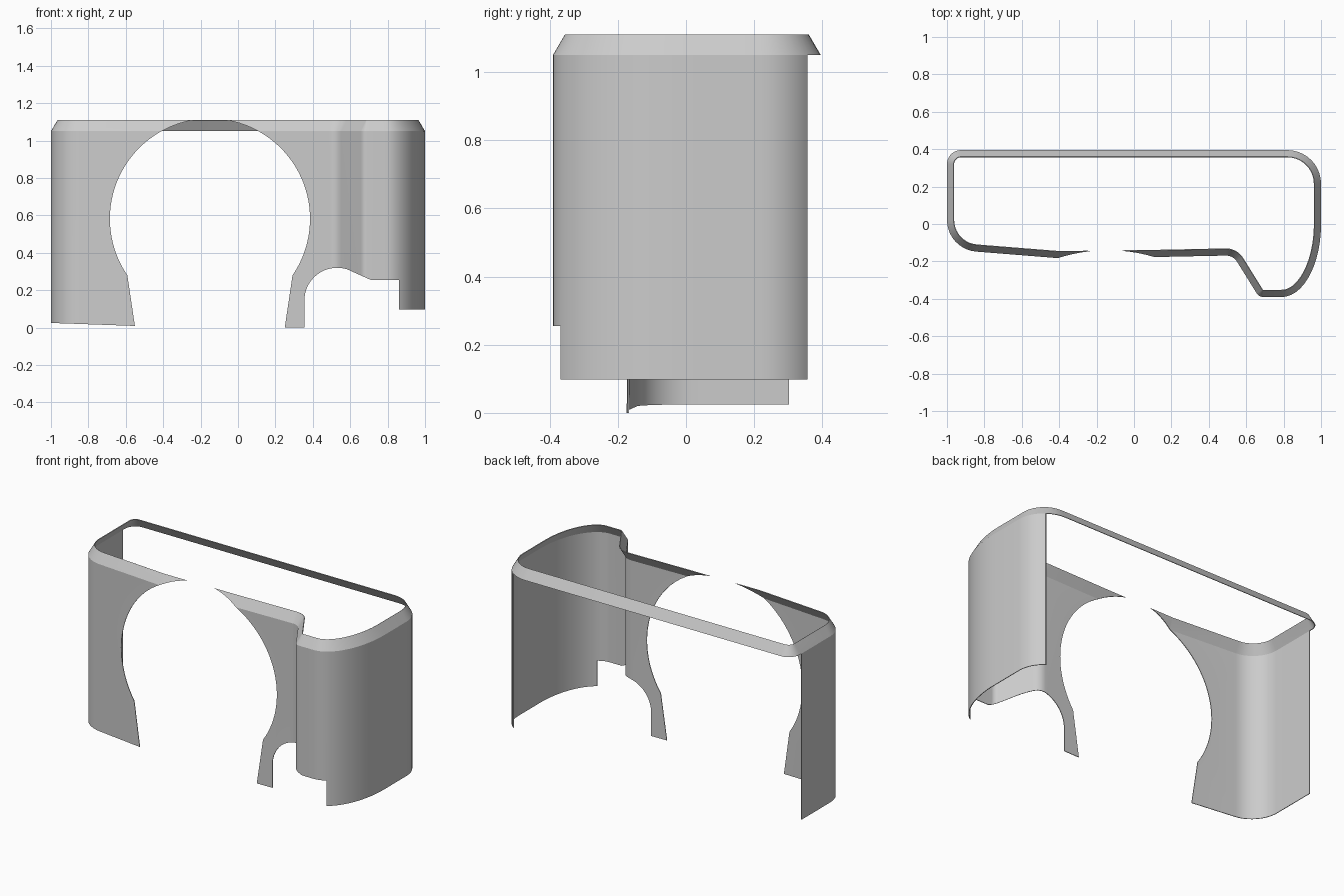
import bpy, bmesh, math
from mathutils import Vector

if "Cube" in bpy.data.objects:
    bpy.data.objects.remove(bpy.data.objects["Cube"], do_unlink=True)

WALL_TOP, RIM_TOP, INSET, THICK = 1.05, 1.11, 0.035, 0.004

grey = bpy.data.materials.new("plain grey")
grey.use_nodes = True
colour = (0.6, 0.6, 0.6, 1)
grey.diffuse_color = colour
grey.node_tree.nodes["Principled BSDF"].inputs["Base Color"].default_value = colour


def arc(cx, cy, rx, ry, a0, a1, n):
    """Points on an ellipse between two angles in degrees."""
    angles = [math.radians(a0 + (a1 - a0) * i / n) for i in range(n + 1)]
    return [(cx + rx * math.cos(a), cy + ry * math.sin(a)) for a in angles]


def fillet(corners, steps=10):
    """Round each (x, y, radius) corner of a closed outline."""
    pts = []
    for i, (x, y, r) in enumerate(corners):
        p = Vector((x, y))
        if not r:
            pts.append(p)
            continue
        u = (Vector(corners[i - 1][:2]) - p).normalized()
        v = (Vector(corners[(i + 1) % len(corners)][:2]) - p).normalized()
        half = u.angle(v) / 2
        c = p + (u + v).normalized() * r / math.sin(half)
        t = r / math.tan(half)
        a, b = (p + u * t - c).normalized(), (p + v * t - c).normalized()
        pts += [c + a.slerp(b, k / steps).normalized() * r for k in range(steps + 1)]
    return pts


def inset(pts, d):
    """Move a counter-clockwise outline inward."""
    out = []
    for i, p in enumerate(pts):
        e = (p - pts[i - 1]).normalized()
        f = (pts[(i + 1) % len(pts)] - p).normalized()
        n = Vector((-e.y - f.y, e.x + f.x)).normalized()
        out.append(p + n * d / max(0.5, n.dot(Vector((-e.y, e.x)))))
    return out


def make_object(name, bm):
    bmesh.ops.recalc_face_normals(bm, faces=bm.faces)
    mesh = bpy.data.meshes.new(name)
    bm.to_mesh(mesh)
    bm.free()
    obj = bpy.data.objects.new(name, mesh)
    bpy.context.collection.objects.link(obj)
    return obj


def cutter(name, profile, y0, y1):
    """Prism with an x-z profile running from y0 to y1."""
    bm = bmesh.new()
    face = bm.faces.new([bm.verts.new((x, y0, z)) for x, z in profile])
    ext = bmesh.ops.extrude_face_region(bm, geom=[face])
    moved = [g for g in ext["geom"] if isinstance(g, bmesh.types.BMVert)]
    bmesh.ops.translate(bm, verts=moved, vec=(0, y1 - y0, 0))
    # Keep both end caps so that the prism is closed
    if not face.is_valid:
        bmesh.ops.holes_fill(bm, edges=bm.edges)
    obj = make_object(name, bm)
    obj.hide_render = True
    return obj


def rect(x0, x1, z0, z1):
    return [(x0, z0), (x1, z0), (x1, z1), (x0, z1)]


# Plan outline with the bulging front corner
bulge = [(x, y, 0) for x, y in arc(0.79, 0, 0.21, 0.39, -90, 0, 20)]
outline = fillet([(-1, 0.395, 0.075), (-1, -0.135, 0.17), (-0.4, -0.183, 0),
                  (0.1, -0.177, 0), (0.53, -0.168, 0.07), (0.668, -0.39, 0.04)]
                 + bulge + [(1, 0.395, 0.18)])

# Upright wall and sloping rim
bm = bmesh.new()
rings = []
for pts, z in ((outline, -0.05), (outline, WALL_TOP), (inset(outline, INSET), RIM_TOP)):
    rings.append([bm.verts.new((p.x, p.y, z)) for p in pts])
count = len(outline)
for low, high in zip(rings, rings[1:]):
    for i in range(count):
        j = (i + 1) % count
        bm.faces.new((low[i], low[j], high[j], high[i]))
shell = make_object("cover_shell", bm)
shell.data.materials.append(grey)
solid = shell.modifiers.new("thickness", "SOLIDIFY")
solid.thickness = THICK
solid.offset = -1

# Round front opening with splayed legs, side notch, trimmed bottom, open back
a = math.degrees(math.asin((0.28 - 0.582) / 0.535))
opening = [(0.25, -0.2), (0.25, 0.0)] + arc(-0.15, 0.582, 0.535, 0.535, a, 180 - a, 72) \
    + [(-0.55, 0.0), (-0.55, -0.2)]
notch = [(0.355, -0.2)] + arc(0.53, 0.145, 0.175, 0.175, 180, 60, 20) \
    + [(0.71, 0.255), (0.86, 0.255), (0.86, -0.2)]
slope = [(-1.2, -0.2), (-0.52, -0.2), (-0.52, 0.008), (-1, 0.025), (-1.2, 0.03)]
cutters = [
    cutter("front_opening", opening, -1, 0.1),
    cutter("side_notch", notch, -1, 0.1),
    cutter("left_bottom", rect(0.8, 1.2, -0.2, 0.098), -1, 1),
    cutter("right_bottom", slope, -1, 1),
    cutter("middle_bottom", rect(0.2, 0.4, -0.2, 0.0), -1, 0.1),
    cutter("back_left", rect(0, 1.2, -0.2, WALL_TOP), 0.357, 1),
    cutter("back_right", rect(-1.2, 0.01, -0.2, WALL_TOP), 0.302, 1),
]
for c in cutters:
    m = shell.modifiers.new(c.name, "BOOLEAN")
    m.operation = "DIFFERENCE"
    m.solver = "EXACT"
    m.object = c

# Bake the cuts, then shade
bpy.context.view_layer.update()
baked = bpy.data.meshes.new_from_object(shell.evaluated_get(bpy.context.evaluated_depsgraph_get()))
shell.modifiers.clear()
shell.data = baked
for c in cutters:
    bpy.data.objects.remove(c, do_unlink=True)
bpy.ops.object.select_all(action="DESELECT")
bpy.context.view_layer.objects.active = shell
shell.select_set(True)
bpy.ops.object.shade_smooth_by_angle(angle=math.radians(25))
